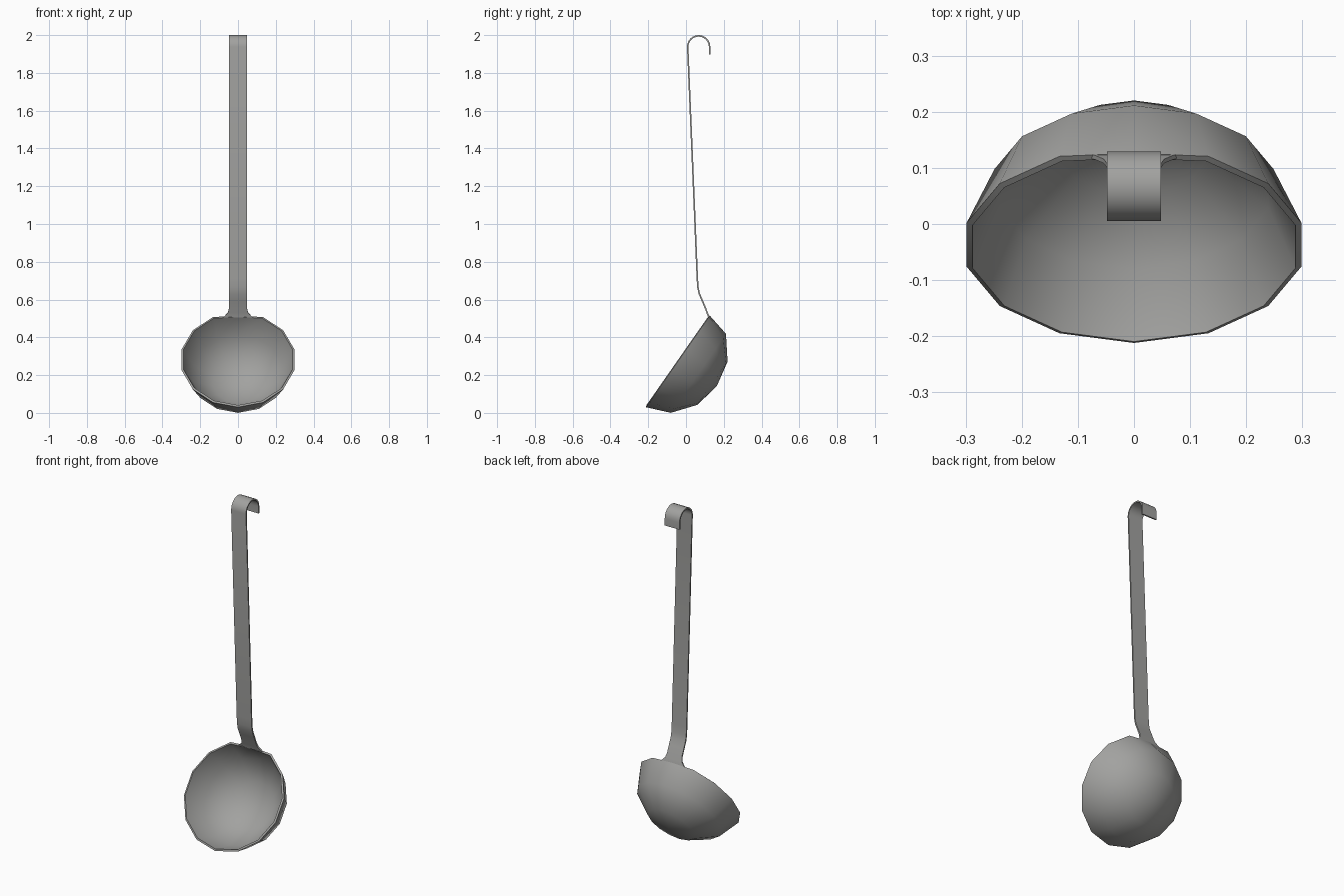
import bpy, bmesh
from math import sin, cos, pi, radians
from mathutils import Vector

cube = bpy.data.objects.get("Cube")
if cube:
    bpy.data.objects.remove(cube, do_unlink=True)

steel = bpy.data.materials.new("brushed steel grey")
steel.use_nodes = True
colour = (0.36, 0.36, 0.35, 1)
steel.diffuse_color = colour
bsdf = steel.node_tree.nodes["Principled BSDF"]
bsdf.inputs["Base Color"].default_value = colour
bsdf.inputs["Roughness"].default_value = 0.5


def finish(name, bm, offset, thickness):
    """Turn a sheet into a thin smooth-shaded metal part."""
    mesh = bpy.data.meshes.new(name)
    bm.to_mesh(mesh)
    bm.free()
    obj = bpy.data.objects.new(name, mesh)
    bpy.context.collection.objects.link(obj)
    mesh.materials.append(steel)
    mod = obj.modifiers.new("sheet thickness", "SOLIDIFY")
    mod.thickness = thickness
    mod.offset = offset
    mod.use_even_offset = True
    bpy.ops.object.select_all(action="DESELECT")
    obj.select_set(True)
    bpy.context.view_layer.objects.active = obj
    bpy.ops.object.modifier_apply(modifier=mod.name)
    bpy.ops.object.shade_smooth_by_angle(angle=radians(50))
    return obj


# Bowl: rings of a tilted half ellipsoid, open towards the front
SIDES = 14
centre = Vector((0, -0.037, 0.281))
across = Vector((1, 0, 0))
up = Vector((0, 0.572, 0.82))
out = Vector((0, 0.82, -0.572))
bm = bmesh.new()
rings = []
for radius, depth in ((0.306, 0), (0.255, 0.125), (0.14, 0.216)):
    ring = []
    for i in range(SIDES):
        a = 2 * pi * i / SIDES
        # the rim dips slightly where the handle joins
        r = 0.285 if depth == 0 and i == SIDES // 2 else radius
        ring.append(bm.verts.new(
            centre + across * r * sin(a) - up * r * cos(a) + out * depth))
    rings.append(ring)
pole = bm.verts.new(centre + out * 0.244)
for i in range(SIDES):
    j = (i + 1) % SIDES
    for a, b in zip(rings, rings[1:]):
        bm.faces.new((a[i], a[j], b[j], b[i]))
    bm.faces.new((rings[-1][i], rings[-1][j], pole))
bmesh.ops.recalc_face_normals(bm, faces=bm.faces)
if sum(f.normal.dot(out) for f in bm.faces) < 0:
    bmesh.ops.reverse_faces(bm, faces=bm.faces)
finish("bowl", bm, -1, 0.011)

# Handle: strip sections (y, z, half width) from the flared foot to the hook
W = 0.048
sections = [(0.121, 0.505, 0.078), (0.118, 0.515, 0.068),
            (0.112, 0.53, 0.054), (0.104, 0.552, W), (0.085, 0.597, W),
            (0.07, 0.632, W), (0.063, 0.665, W), (0.06, 0.71, W)]
for i in range(13):
    a = pi - pi * i / 12
    sections.append((0.067 + 0.058 * cos(a), 1.938 + 0.058 * sin(a), W))
sections.append((0.125, 1.897, W))

bm = bmesh.new()
rows = [[bm.verts.new((s * w, y, z)) for s in (-1, 1)] for y, z, w in sections]
for a, b in zip(rows, rows[1:]):
    bm.faces.new((a[0], a[1], b[1], b[0]))
finish("handle", bm, 0, 0.008)
